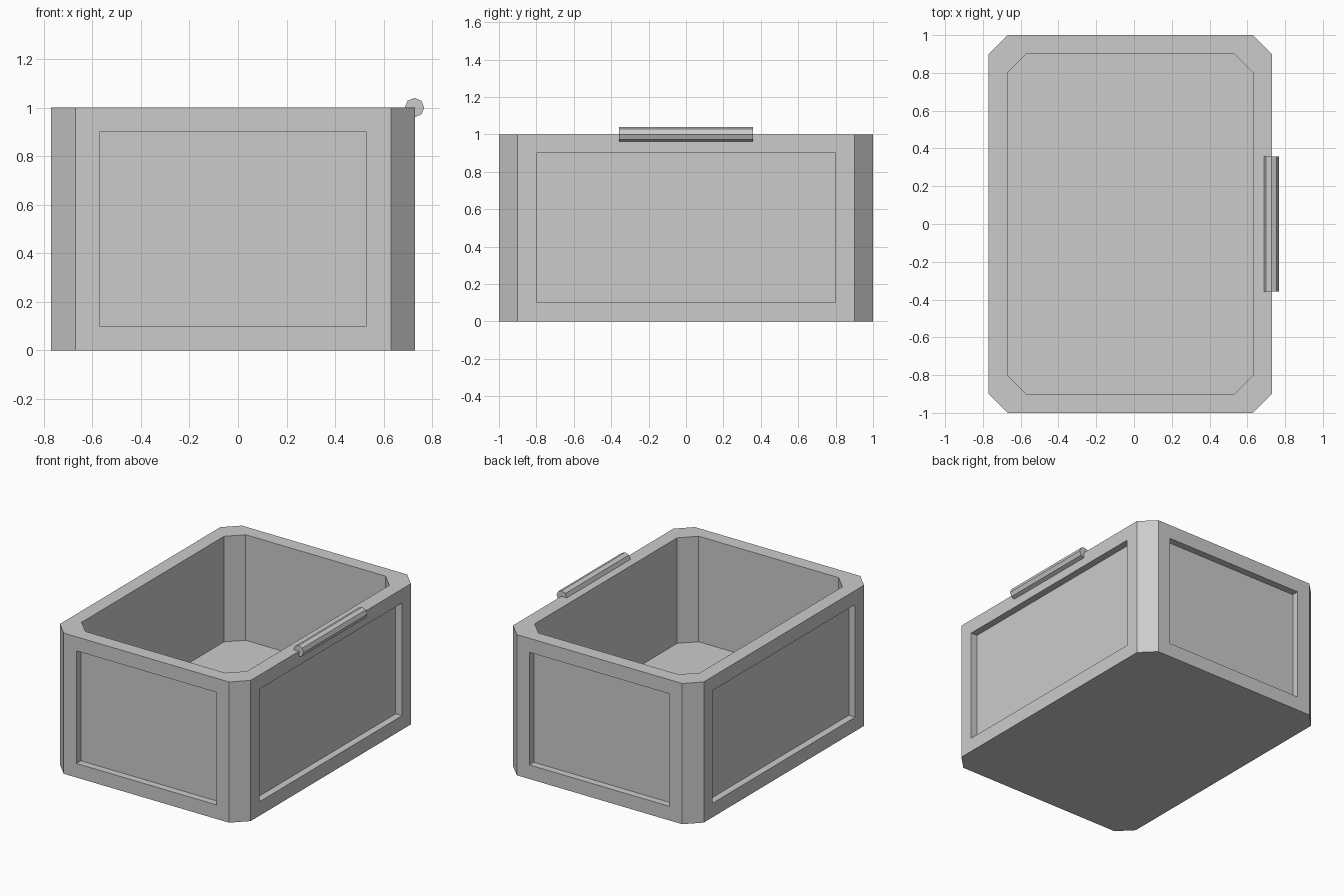
import bpy, bmesh, math
from mathutils import Vector

cube = bpy.data.objects.get("Cube")
if cube:
    bpy.data.objects.remove(cube, do_unlink=True)

CX = -0.02            # box centre in x, offset by the handle
HX, HY, H = 0.75, 1.0, 1.0
WALL = CUT = 0.1
FLOOR, RECESS = 0.25, 0.05

grey = bpy.data.materials.new("grey")
grey.use_nodes = True
colour = (0.6, 0.6, 0.6, 1)
grey.diffuse_color = colour
grey.node_tree.nodes["Principled BSDF"].inputs["Base Color"].default_value = colour


def finish(bm, name):
    bmesh.ops.recalc_face_normals(bm, faces=bm.faces)
    mesh = bpy.data.meshes.new(name)
    bm.to_mesh(mesh)
    bm.free()
    mesh.materials.append(grey)
    obj = bpy.data.objects.new(name, mesh)
    bpy.context.collection.objects.link(obj)
    return obj


def ring(bm, hx, hy, z):
    """Rectangle loop with cut corners, counter-clockwise."""
    a, b = hx - CUT, hy - CUT
    pts = [(-a, -hy), (a, -hy), (hx, -b), (hx, b),
           (a, hy), (-a, hy), (-hx, b), (-hx, -b)]
    return [bm.verts.new((CX + x, y, z)) for x, y in pts]


def bridge(bm, low, high):
    n = len(low)
    return [bm.faces.new((low[i], low[(i + 1) % n], high[(i + 1) % n], high[i]))
            for i in range(n)]


# Open box: outer walls, rim, inner walls and floor
bm = bmesh.new()
loops = [ring(bm, HX, HY, 0), ring(bm, HX, HY, H),
         ring(bm, HX - WALL, HY - WALL, H), ring(bm, HX - WALL, HY - WALL, FLOOR)]
outer = bridge(bm, loops[0], loops[1])
bridge(bm, loops[1], loops[2])
bridge(bm, loops[2], loops[3])
bm.faces.new(loops[0][::-1])
bm.faces.new(loops[3])
bm.normal_update()

# Recessed panel in each of the four wide walls
panels = outer[::2]
bmesh.ops.inset_individual(bm, faces=panels, thickness=WALL, use_even_offset=True)
for face in panels:
    inward = -face.normal.copy() * RECESS
    moved = bmesh.ops.extrude_discrete_faces(bm, faces=[face])["faces"]
    bmesh.ops.translate(bm, verts=moved[0].verts, vec=inward)
finish(bm, "open_box")

# Eight-sided bar handle along the left rim
bm = bmesh.new()
bmesh.ops.create_cone(bm, cap_ends=True, segments=8, radius1=0.04, radius2=0.04, depth=0.715)
spin = math.pi / 2
for v in bm.verts:
    v.co = Vector((v.co.x, v.co.z, v.co.y))
bmesh.ops.translate(bm, verts=bm.verts, vec=(CX + HX - 0.003, 0, H))
handle = finish(bm, "rim_handle")
